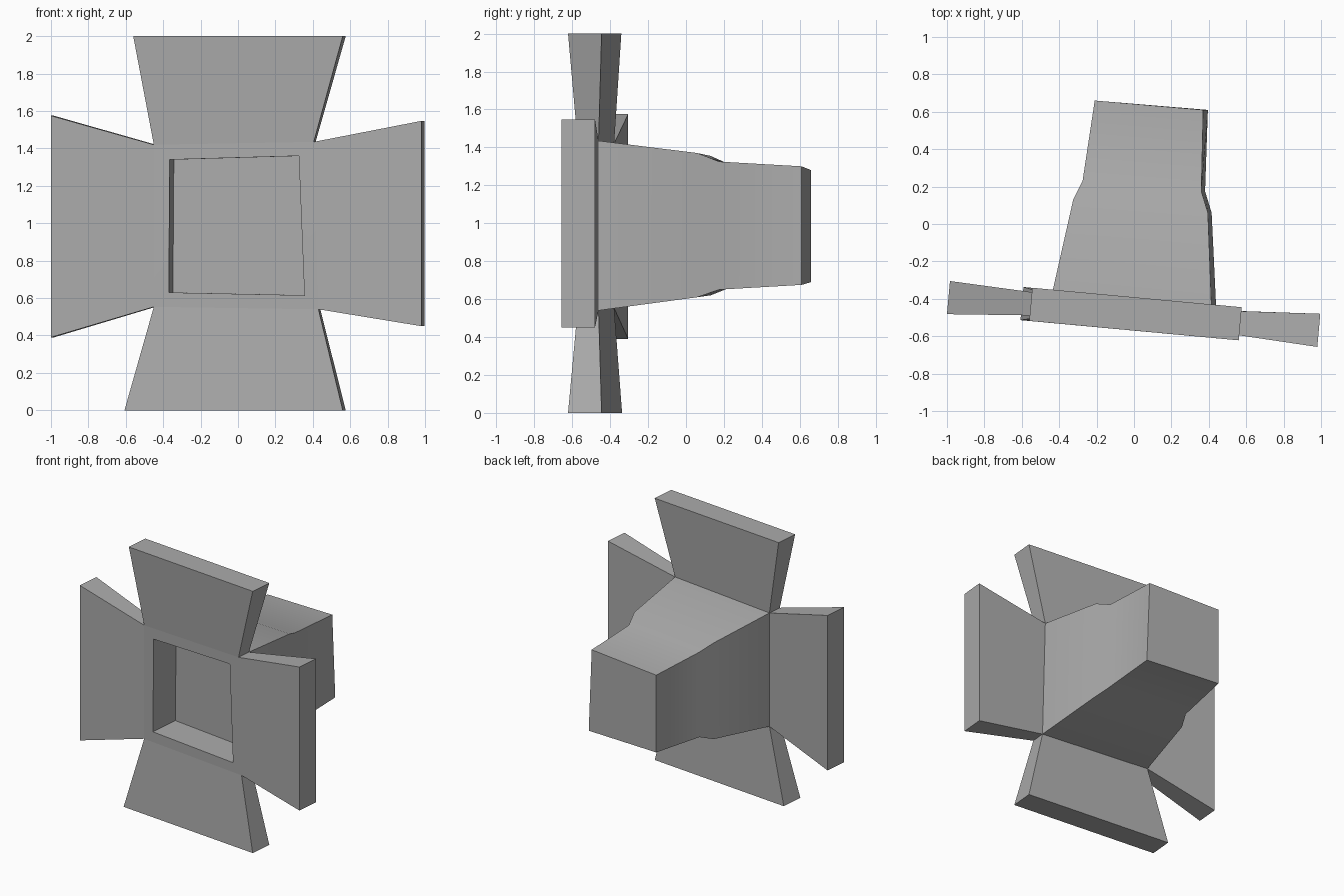
import bpy, bmesh
from mathutils import Vector

if "Cube" in bpy.data.objects:
    bpy.data.objects.remove(bpy.data.objects["Cube"])

# Mid grey paint
grey = bpy.data.materials.new("mid_grey")
grey.diffuse_color = (.41, .41, .41, 1)
grey.use_nodes = True
grey.node_tree.nodes["Principled BSDF"].inputs["Base Color"].default_value = grey.diffuse_color


def loft(name, rings, skip=(), cap_start=True, smooth=False):
    """Skin four-sided rings in order; each ring runs anticlockwise seen from the far end."""
    bm = bmesh.new()
    vs = [[bm.verts.new(p) for p in r] for r in rings]
    for k in range(len(vs) - 1):
        if k in skip:
            continue
        a, b = vs[k], vs[k + 1]
        for i in range(4):
            j = (i + 1) % 4
            bm.faces.new((a[i], a[j], b[j], b[i]))
    if cap_start:
        bm.faces.new(vs[0][::-1])
    bm.faces.new(vs[-1])
    me = bpy.data.meshes.new(name)
    bm.to_mesh(me)
    bm.free()
    me.materials.append(grey)
    ob = bpy.data.objects.new(name, me)
    bpy.context.collection.objects.link(ob)
    if smooth:
        bpy.ops.object.select_all(action='DESELECT')
        ob.select_set(True)
        bpy.context.view_layer.objects.active = ob
        bpy.ops.object.shade_smooth_by_angle(angle=0.6)
    return ob


def shift(ring, d):
    return [Vector(p) + Vector(d) for p in ring]


def section(xl, yl, xr, yr, twist, tl, tr, br, bl):
    """Slightly twisted body section: top-left, top-right, bottom-right, bottom-left."""
    return [Vector((xl, yl, tl)), Vector((xr, yr, tr)),
            Vector((xr + twist, yr, br)), Vector((xl, yl, bl))]


# Front rim, back rim and the recess in the front
front = section(-.45, -.49, .405, -.572, .025, 1.42, 1.435, .54, .553)
rim = shift(front, (.01, .111, 0))
hole = [(-.365, -.498, 1.34), (.325, -.564, 1.36), (.355, -.567, .615), (-.37, -.498, .63)]
floor = shift(hole, (.022, .24, 0))

# Tapered housing with a small step
housing = [floor, hole, front, rim,
           section(-.325, .13, .395, .06, .02, 1.355, 1.37, .61, .62),
           section(-.275, .23, .36, .175, .02, 1.31, 1.325, .65, .66),
           section(-.21, .66, .37, .61, .025, 1.28, 1.30, .675, .69)]
loft("housing", housing, skip=(2,), smooth=True)

# Four flaring wedge flaps: outer front edge of each, back edge is offset
flaps = {
    "top_flap": ((-.56, -.518, 2), (.56, -.622, 2)),
    "right_flap": ((.98, -.657, 1.547), (.98, -.657, .45)),
    "bottom_flap": ((.56, -.622, 0), (-.607, -.514, 0)),
    "left_flap": ((-1, -.482, .39), (-1, -.482, 1.575)),
}
for i, (name, (p, q)) in enumerate(flaps.items()):
    j = (i + 1) % 4
    p, q, off = Vector(p), Vector(q), Vector((.016, .177, 0))
    inner = [front[i], front[j], rim[j], rim[i]]
    loft(name, [inner, [p, q, q + off, p + off]], cap_start=False)
